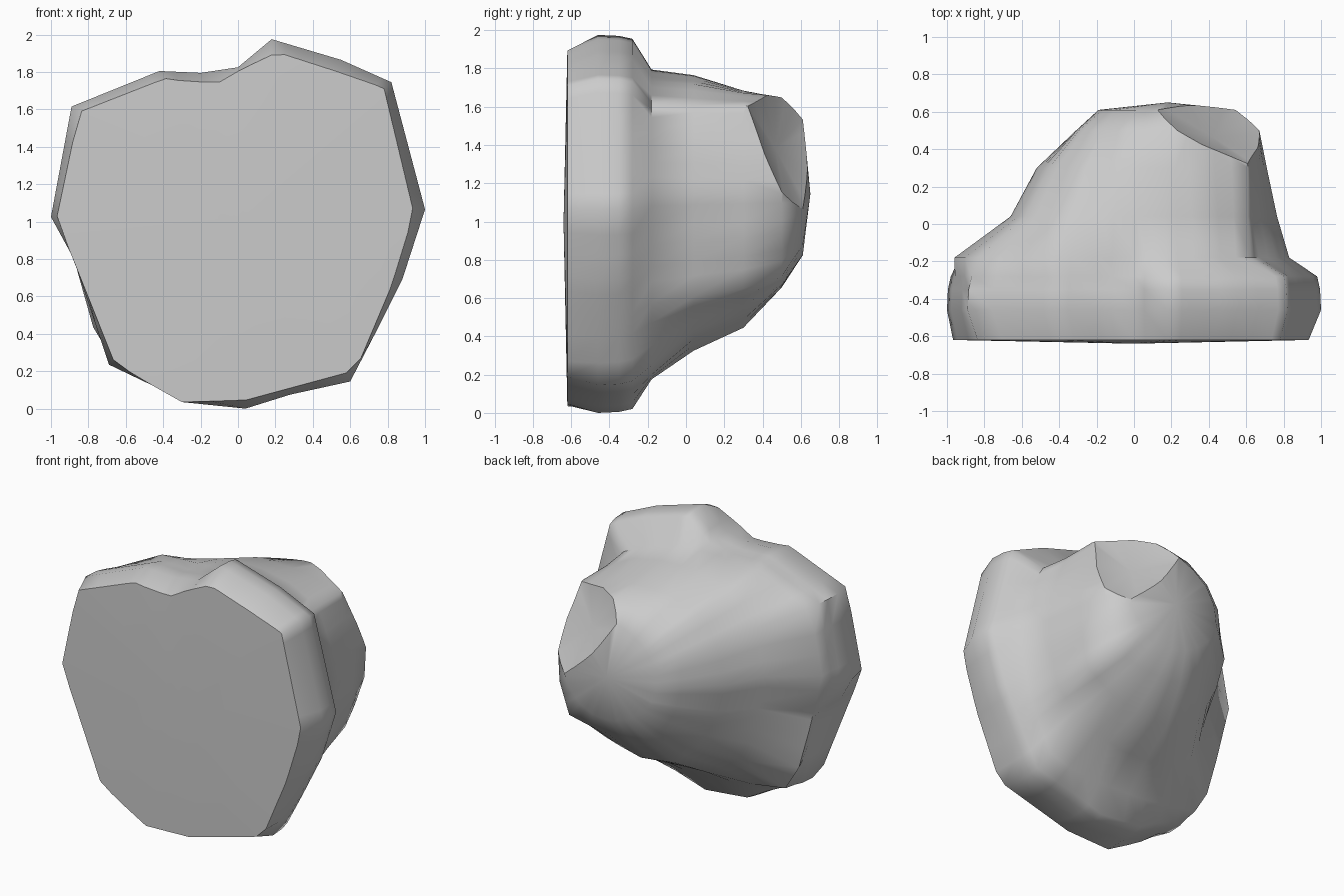
import bpy, bmesh, math
from mathutils import Vector

if "Cube" in bpy.data.objects:
    bpy.data.objects.remove(bpy.data.objects["Cube"])

CX, CZ = 0.15, 1.15          # axis shared by every cross-section

# flat front outline and widest outline behind it, seen from the front (x, z)
front_face = [(0.94, 1.05), (0.78, 1.72), (0.52, 1.81), (0.21, 1.91), (0.02, 1.82),
              (-0.1, 1.75), (-0.25, 1.75), (-0.39, 1.77), (-0.85, 1.59), (-0.97, 1.02),
              (-0.86, 0.75), (-0.74, 0.45), (-0.66, 0.25), (-0.46, 0.13), (-0.3, 0.04),
              (0.04, 0.05), (0.63, 0.21), (0.82, 0.66)]
rim = [(1.0, 1.07), (0.82, 1.75), (0.55, 1.87), (0.18, 1.98), (0.0, 1.83),
       (-0.2, 1.80), (-0.42, 1.81), (-0.89, 1.62), (-1.0, 1.03), (-0.88, 0.81),
       (-0.76, 0.45), (-0.69, 0.24), (-0.46, 0.13), (-0.3, 0.04), (0.04, 0.005),
       (0.28, 0.08), (0.6, 0.15), (0.73, 0.4), (0.88, 0.7)]

# rear hump: depth y and radii every 22.5 degrees
hump = {
    -0.18: [.68, .66, .67, .64, .65, .70, .89, 1.11, 1.11, 1.09, 1.24, 1.03, .97, 1.01, .81, .70],
    0.04: [.615, .60, .65, .62, .62, .67, .76, .81, .81, .79, .90, .88, .82, .79, .76, .64],
    0.30: [.56, .56, .65, .57, .54, .58, .64, .67, .67, .65, .68, .72, .70, .69, .70, .60],
    0.50: [.52, .55, .62, .55, .50, .50, .50, .49, .46, .45, .46, .49, .49, .52, .61, .55],
    0.61: [.42, .46, .50, .45, .40, .37, .36, .35, .34, .32, .30, .30, .32, .35, .38, .40],
}


def scaled(pts, s):
    return [(x * s, 1 + (z - 1) * s) for x, z in pts]


def polar(radii):
    n = len(radii)
    return [(CX + r * math.cos(math.tau * i / n), CZ + r * math.sin(math.tau * i / n))
            for i, r in enumerate(radii)]


def hit(pts, a):
    """Point where a ray at angle a from the axis meets the outline."""
    d = Vector((math.cos(a), math.sin(a)))
    best = 0
    for i, p in enumerate(pts):
        p0 = Vector(p) - Vector((CX, CZ))
        e = Vector(pts[(i + 1) % len(pts)]) - Vector(p)
        den = d.x * e.y - d.y * e.x
        if abs(den) < 1e-9:
            continue
        t = (p0.x * e.y - p0.y * e.x) / den
        u = (p0.x * d.y - p0.y * d.x) / den
        if t > 0 and -1e-4 <= u <= 1 + 1e-4:
            best = max(best, t)
    return CX + d.x * best, CZ + d.y * best


# sampling angles: every corner of the rim plus even steps
angles = [math.atan2(z - CZ, x - CX) % math.tau for x, z in rim]
for i in range(48):
    a = math.tau * i / 48
    if all(abs(a - b) > 0.05 for b in angles):
        angles.append(a)
angles.sort()

sections = [(-0.62, front_face), (-0.46, rim),
            (-0.35, scaled(rim, 0.995)), (-0.28, scaled(rim, 0.98))]
sections += [(y, polar(r)) for y, r in hump.items()]

# loft the boulder
bm = bmesh.new()
rings = []
for y, pts in sections:
    ring = []
    for a in angles:
        x, z = hit(pts, a)
        ring.append(bm.verts.new((x, y, z)))
    rings.append(ring)
n = len(angles)
for r0, r1 in zip(rings, rings[1:]):
    for i in range(n):
        j = (i + 1) % n
        bm.faces.new((r0[i], r0[j], r1[j], r1[i]))
front = bm.verts.new((0, -0.64, 1.0))
back = bm.verts.new((0.18, 0.65, 1.15))
for i in range(n):
    j = (i + 1) % n
    bm.faces.new((rings[0][j], rings[0][i], front))
    bm.faces.new((rings[-1][i], rings[-1][j], back))

# chipped facet on the upper right of the back, slightly dished
normal = Vector((0.1485, 0.2805, 0.132)).normalized()
cut = bmesh.ops.bisect_plane(bm, geom=bm.verts[:] + bm.edges[:] + bm.faces[:],
                             plane_co=(0.12, 0.57, 1.63), plane_no=normal, clear_outer=True)
chip_edges = [e for e in cut['geom_cut'] if isinstance(e, bmesh.types.BMEdge)]
filled = bmesh.ops.holes_fill(bm, edges=chip_edges, sides=0)
poked = bmesh.ops.poke(bm, faces=filled['faces'])
for v in poked['verts']:
    v.co -= normal * 0.05
for e in chip_edges:
    e.smooth = False
bmesh.ops.recalc_face_normals(bm, faces=bm.faces[:])

# settle on the ground
low = min(v.co.z for v in bm.verts)
for v in bm.verts:
    v.co.z -= low

mesh = bpy.data.meshes.new("boulder")
bm.to_mesh(mesh)
bm.free()
boulder = bpy.data.objects.new("boulder", mesh)
bpy.context.collection.objects.link(boulder)
bpy.context.view_layer.objects.active = boulder
boulder.select_set(True)
bpy.ops.object.shade_smooth_by_angle(angle=math.radians(55))
